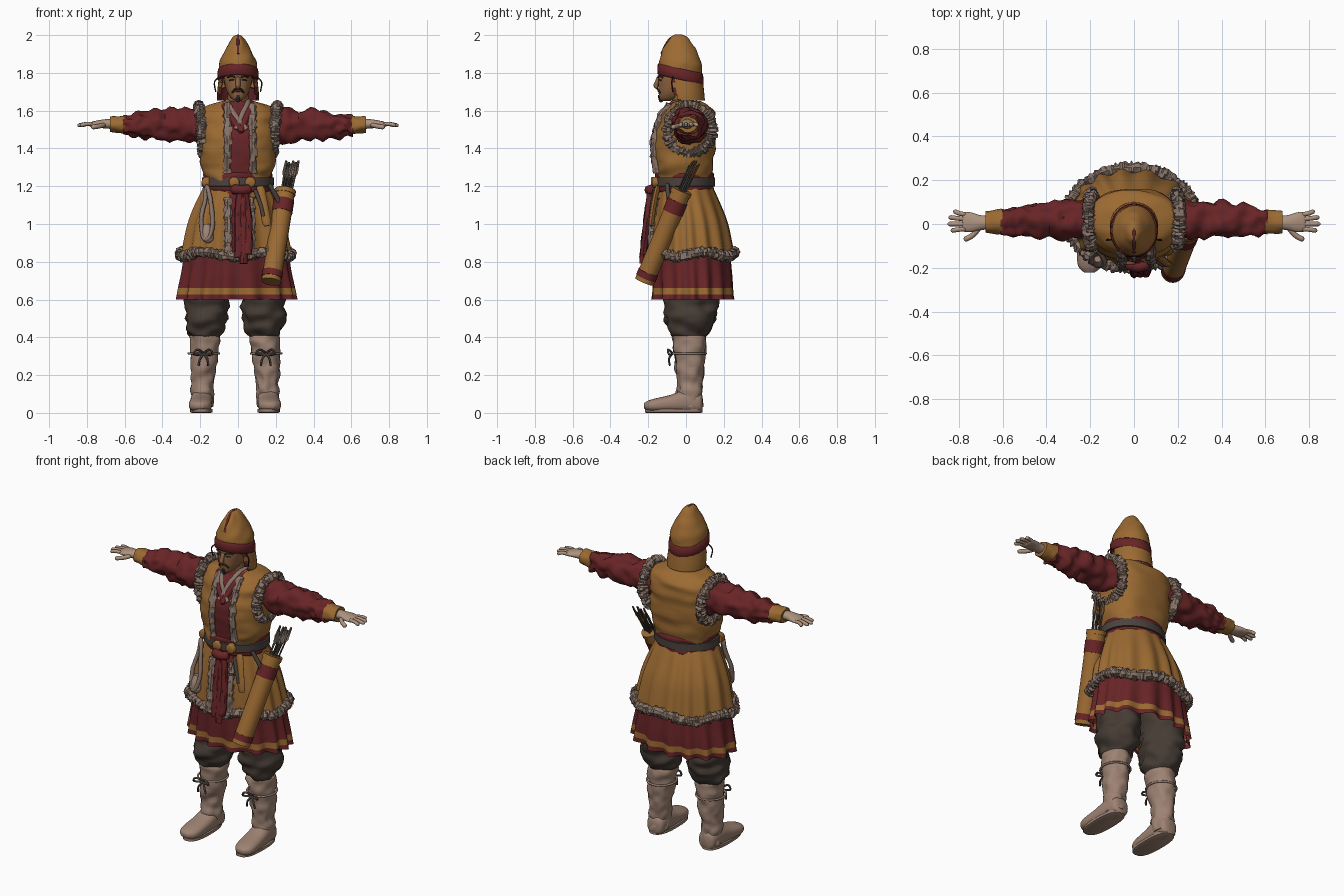
import bpy, bmesh, math, random
from mathutils import Vector, noise

random.seed(4)
if bpy.data.objects.get("Cube"):
    bpy.data.objects.remove(bpy.data.objects["Cube"])


def material(name, rgb):
    m = bpy.data.materials.new(name)
    m.use_nodes = True
    m.diffuse_color = (*rgb, 1)
    bsdf = m.node_tree.nodes["Principled BSDF"]
    bsdf.inputs["Base Color"].default_value = (*rgb, 1)
    bsdf.inputs["Roughness"].default_value = 0.9
    return m


OCHRE = material("ochre cloth", (0.33, 0.145, 0.032))
RED = material("dark red cloth", (0.14, 0.018, 0.02))
FUR = material("grey brown fur", (0.25, 0.175, 0.14))
TROUSER = material("dark brown cloth", (0.06, 0.044, 0.034))
BOOT = material("pale leather", (0.34, 0.225, 0.17))
SKIN = material("tanned skin", (0.27, 0.125, 0.05))
GLOVE = material("pale skin", (0.42, 0.29, 0.21))
BELT = material("grey leather", (0.07, 0.055, 0.046))
DARK = material("black hair", (0.025, 0.018, 0.014))


def spline(rows, k, closed=False):
    """Catmull-Rom interpolation of equal length tuples."""
    n, out = len(rows), []
    pick = (lambda i: rows[i % n]) if closed else (lambda i: rows[max(0, min(n - 1, i))])
    for i in range(n if closed else n - 1):
        for j in range(k):
            t = j / k
            out.append(tuple(b + t / 2 * (c - a + t * (2 * a - 5 * b + 4 * c - d + t * (3 * (b - c) + d - a)))
                             for a, b, c, d in zip(*(pick(i + o) for o in (-1, 0, 1, 2)))))
    return out if closed else out + [tuple(rows[-1])]


def skin(name, rings, mats, closed=False, caps=True, keep=None, rule=None, angle=60):
    """Bridge rings of points into one object."""
    bm = bmesh.new()
    vs = [[bm.verts.new(p) for p in r] for r in rings]
    n = len(vs[0])
    for i in range(len(vs) if closed else len(vs) - 1):
        a, b = vs[i], vs[(i + 1) % len(vs)]
        for j in range(n):
            bm.faces.new((a[j], a[(j + 1) % n], b[(j + 1) % n], b[j]))
    if caps and not closed:
        bm.faces.new(vs[0])
        bm.faces.new(vs[-1])
    if keep:
        bad = [f for f in bm.faces if not keep(f.calc_center_median())]
        bmesh.ops.delete(bm, geom=bad, context="FACES")
    bmesh.ops.recalc_face_normals(bm, faces=bm.faces)
    for f in bm.faces:
        f.material_index = rule(f.calc_center_median()) if rule else 0
    me = bpy.data.meshes.new(name)
    bm.to_mesh(me)
    bm.free()
    for m in mats:
        me.materials.append(m)
    ob = bpy.data.objects.new(name, me)
    bpy.context.collection.objects.link(ob)
    bpy.ops.object.select_all(action="DESELECT")
    ob.select_set(True)
    bpy.context.view_layer.objects.active = ob
    bpy.ops.object.shade_smooth_by_angle(angle=math.radians(angle))
    return ob


def loft(name, rows, *mats, axis="z", n=32, k=4, e=2, fold=(0, 0, 0), wrinkle=0, tilt=0, **kw):
    """Rows are (position on axis, two centre values, two radii)."""
    rings, rows = [], spline(rows, k)
    for i, (t, c1, c2, r1, r2) in enumerate(rows):
        amp = fold[1] + (fold[2] - fold[1]) * i / (len(rows) - 1)
        ring = []
        for j in range(n):
            a = math.tau * j / n
            co, si = math.cos(a), math.sin(a)
            w = amp * math.cos(fold[0] * a + math.sin(3 * a))
            w += wrinkle * noise.noise(Vector((co * 1.5 + c1 * 9, si * 1.5, t * 22)))
            p = c1 + (r1 + w) * math.copysign(abs(co) ** (2 / e), co)
            q = c2 + (r2 + w) * math.copysign(abs(si) ** (2 / e), si)
            ring.append({"z": (p, q, t - tilt * (q - c2)), "x": (t, p, q), "y": (p, t, q)}[axis])
        rings.append(ring)
    return skin(name, rings, mats, **kw)


def tube(name, pts, r, mat, flat=1, jitter=0, closed=False, n=8, k=4, ref=(0, 1, 0), ends=1, **kw):
    """Round or flattened tube; jitter makes it shaggy."""
    path = [Vector(p) for p in spline(pts, k, closed)]
    rings = []
    for i, p in enumerate(path):
        nxt = path[(i + 1) % len(path)] if closed else path[min(i + 1, len(path) - 1)]
        d = (nxt - path[i - 1 if closed else max(i - 1, 0)]).normalized()
        u = d.cross(Vector(ref)).normalized()
        v = d.cross(u)
        s = r * (ends if not closed and i in (0, len(path) - 1) else 1)
        rings.append([p + (u * math.cos(a) + v * flat * math.sin(a)) * s * (1 + random.uniform(-jitter, jitter))
                      for a in (math.tau * j / n for j in range(n))])
    return skin(name, rings, [mat], closed=closed, **kw)


def fur(name, pts, r, **kw):
    return tube(name, pts, r, FUR, jitter=0.38, n=9, angle=25, **kw)


def front(rows, x, z, e):
    """Depth of the front surface of a loft at x and z."""
    dense = spline(rows, 8)
    _, cx, cy, rx, ry = min(dense, key=lambda r: abs(r[0] - z))
    return cy - ry * (1 - min(1, abs((x - cx) / rx)) ** e) ** (1 / e)


# Vest and robe
chest = [(1.17, 0, -.01, .16, .135), (1.25, 0, -.01, .175, .145), (1.31, 0, -.008, .195, .155),
         (1.42, 0, -.008, .2, .165), (1.52, 0, .003, .2, .155), (1.59, 0, .015, .195, .135),
         (1.625, 0, .015, .17, .105), (1.65, 0, 0, .09, .075)]
loft("vest_body", chest, OCHRE, RED, n=96, e=2.5, k=5, wrinkle=.012,
     rule=lambda c: int(c.y < 0 and -.055 < c.x < .075 and c.z > 1.1))
coat = [(1.23, -.005, -.008, .16, .135), (1.12, -.01, .005, .212, .17), (1.0, -.012, .018, .255, .2),
        (.84, -.012, .028, .287, .22)]
loft("vest_skirt", coat, OCHRE, RED, n=128, k=6, fold=(15, 0, .012), caps=False,
     rule=lambda c: int(c.y < 0 and -.05 < c.x < .07))
skirt = [(1.1, -.01, .01, .18, .14), (.9, -.012, .025, .262, .195), (.75, -.012, .033, .287, .205),
         (.66, -.012, .036, .303, .205), (.615, -.012, .036, .308, .205), (.6, -.012, .036, .308, .205)]
loft("robe_skirt", skirt, RED, OCHRE, n=144, k=6, fold=(15, 0, .02), caps=False,
     rule=lambda c: int(.624 < c.z < .662))

# Fur trims
hem = [(-.012 + .293 * math.cos(a), .028 + .226 * math.sin(a), .84 + .012 * math.sin(5 * a))
       for a in (math.tau * i / 48 for i in range(48))]
fur("hem_fur", hem, .026, closed=True, ref=(0, 0, 1))
for side, x0, x1 in (("right", -.055, -.052), ("left", .078, .07)):
    zs = [1.27 + .06 * i for i in range(7)]
    fur(side + "_lapel_fur", [(x0, front(chest, x0, z, 2.5), z) for z in zs], .02)
    zs = [.84 + .06 * i for i in range(6)]
    fur(side + "_edge_fur", [(x1, front(coat, x1, z, 2) - .004, z) for z in zs], .02)
for s, side in ((-1, "right"), (1, "left")):
    ring = [(s * (.195 + .012 * math.sin(a)), .02 + .118 * math.cos(a), 1.5 + .125 * math.sin(a))
            for a in (math.tau * i / 28 for i in range(28))]
    fur(side + "_armhole_fur", ring, .026, closed=True, ref=(1, 0, 0))

    # Sleeves, cuffs and hands
    arm = [(.14, .02, 1.52, .09, .095), (.22, .02, 1.52, .092, .094), (.32, .018, 1.525, .084, .082),
           (.45, .018, 1.523, .077, .076), (.54, .015, 1.522, .066, .064), (.61, .012, 1.522, .055, .052)]
    loft(side + "_sleeve", [(s * t, *r) for t, *r in arm], RED, axis="x", k=6, wrinkle=.03)
    cuff = [(.6, .012, 1.524, .058, .05), (.64, .011, 1.525, .054, .044), (.678, .01, 1.527, .05, .04)]
    loft(side + "_cuff", [(s * t, *r) for t, *r in cuff], OCHRE, axis="x", wrinkle=.006)
    palm = [(.66, .008, 1.53, .032, .026), (.7, .006, 1.53, .034, .025), (.74, .008, 1.53, .044, .019),
            (.775, .01, 1.527, .045, .014), (.785, .01, 1.526, .036, .009)]
    loft(side + "_palm", [(s * t, *r) for t, *r in palm], GLOVE, axis="x", n=20)
    for i, (y, tip) in enumerate(((-.022, .835), (0, .85), (.022, .845), (.043, .822))):
        tube(f"{side}_finger_{i + 1}", [(s * .765, y, 1.528), (s * .8, y * 1.15, 1.53), (s * tip, y * 1.4, 1.521)],
             .0105, GLOVE, ref=(0, 0, 1), ends=.5)
    tube(side + "_thumb", [(s * .705, -.015, 1.525), (s * .735, -.05, 1.518), (s * .775, -.073, 1.512)],
         .0125, GLOVE, ref=(0, 0, 1), ends=.55)

    # Trousers and boots
    cx = -.016
    leg = [(.4, .158, .02, .07, .075), (.43, .155, .022, .092, .1), (.5, .152, .025, .11, .13),
           (.58, .15, .025, .112, .136), (.7, .145, .025, .11, .125), (.9, .12, .02, .11, .11)]
    loft(side + "_trouser_leg", [(z, cx + s * x, *r) for z, x, *r in leg], TROUSER, k=5, wrinkle=.028)
    shaft = [(.03, .174, .025, .058, .06), (.1, .174, .02, .059, .064), (.17, .172, .022, .061, .066),
             (.25, .167, .02, .069, .076), (.34, .161, .018, .075, .084), (.4, .159, .018, .078, .086),
             (.41, .159, .018, .07, .078)]
    loft(side + "_boot_shaft", [(z, cx + s * x, *r) for z, x, *r in shaft], BOOT, k=5, wrinkle=.014)
    foot = [(.088, .174, .05, .03, .035), (.07, .174, .055, .052, .055), (0, .176, .062, .058, .062),
            (-.08, .18, .05, .06, .046), (-.16, .184, .041, .06, .036), (-.2, .186, .038, .048, .027),
            (-.222, .187, .038, .022, .014)]
    loft(side + "_foot", [(y, cx + s * x, *r) for y, x, *r in foot], BOOT, axis="y", e=2.4)
    sole = [(0, .178, -.065, .05, .145), (.004, .178, -.065, .06, .153), (.02, .178, -.065, .06, .153)]
    loft(side + "_sole", [(z, cx + s * x, *r) for z, x, *r in sole], BOOT, k=1, e=2.6)
    lace = [(cx + s * .165 + .081 * math.cos(a), .018 + .087 * math.sin(a), .315)
            for a in (math.tau * i / 16 for i in range(16))]
    tube(side + "_boot_lace", lace, .006, BOOT, closed=True, ref=(0, 0, 1), k=2)
    for i, dx in enumerate((-.035, .03)):
        x = cx + s * .165
        tube(f"{side}_lace_bow_{i + 1}", [(x, -.07, .315), (x + dx, -.095, .335), (x + dx * 1.5, -.09, .31), (x, -.073, .31)],
             .006, BELT, n=6)
        tube(f"{side}_lace_end_{i + 1}", [(x, -.073, .315), (x + dx * .6, -.09, .285), (x + dx * .8, -.085, .25)],
             .006, BELT, n=6)

    # Ear ties, brows and eyes
    tube(side + "_hair_strand", [(s * .1, -.07, 1.78), (s * .125, -.075, 1.75), (s * .118, -.07, 1.7)], .004, DARK, n=5)
    tube(side + "_brow", [(s * .014, -.146, 1.776), (s * .034, -.144, 1.784), (s * .055, -.123, 1.776)], .005, DARK, n=6)
    tube(side + "_eye", [(s * .018, -.143, 1.762), (s * .032, -.142, 1.764), (s * .046, -.132, 1.761)], .004, DARK, n=6)
    tube(side + "_moustache", [(0, -.151, 1.716), (s * .018, -.148, 1.712), (s * .03, -.136, 1.693)], .005, DARK, n=6)
    tube(side + "_ear", [(s * .076, -.045, 1.775), (s * .086, -.035, 1.75), (s * .076, -.04, 1.72)], .013, SKIN)

# Head and neck
loft("neck", [(1.58, 0, -.005, .066, .066), (1.64, 0, -.015, .056, .058), (1.72, 0, -.02, .055, .06)], SKIN)
loft("head", [(1.652, 0, -.105, .016, .025), (1.665, 0, -.09, .036, .05), (1.695, 0, -.07, .056, .075),
              (1.73, 0, -.057, .067, .09), (1.78, 0, -.045, .076, .101), (1.85, 0, -.04, .075, .095)], SKIN, e=2.2)
tube("nose", [(0, -.142, 1.778), (0, -.153, 1.75), (0, -.16, 1.732), (0, -.148, 1.724)], .012, SKIN, ref=(1, 0, 0), ends=.5)
tube("mouth", [(-.018, -.14, 1.702), (0, -.147, 1.704), (.018, -.14, 1.702)], .005, RED, n=6)
tube("goatee", [(0, -.136, 1.685), (0, -.136, 1.668), (0, -.128, 1.645)], .011, DARK, ends=.35)

# Hat with band, neck flap and seam
loft("hat_crown", [(1.78, 0, -.028, .1, .113), (1.85, 0, -.032, .1, .112), (1.91, 0, -.033, .073, .094),
                   (1.965, 0, -.034, .042, .062), (1.99, 0, -.036, .026, .04), (2, 0, -.036, .012, .022)], OCHRE,
     k=5, wrinkle=.006)
loft("hat_band", [(1.765, 0, -.028, .1, .113), (1.768, 0, -.028, .11, .122), (1.818, 0, -.03, .106, .12),
                  (1.822, 0, -.03, .095, .11)], RED, tilt=.22, k=2)
flap = [(1.655, 0, -.005, .11, .105), (1.7, 0, -.01, .11, .106), (1.79, 0, -.02, .1, .106)]
loft("neck_flap", flap, OCHRE, caps=False, keep=lambda c: c.y > -.065 + .5 * (1.72 - c.z) * (c.z < 1.72))
loft("flap_lining", [(z, x, y, a - .006, b - .006) for z, x, y, a, b in flap], RED, caps=False,
     keep=lambda c: c.y > -.075 + .5 * (1.72 - c.z) * (c.z < 1.72))
tube("hat_seam", [(0, -.129, 1.9), (0, -.098, 1.963), (0, -.06, 1.995), (0, -.02, 1.996)], .007, RED, ref=(1, 0, 0))

# Crossed collar
for s, name, end in ((1, "collar_under", -.01), (-1, "collar_over", .045)):
    pts = [(s * .058, .0, 1.655), (s * .052, -.075, 1.64), (s * .025, -.125, 1.585), (end, -.165, 1.5)]
    tube(name, pts, .014, FUR, flat=.6)
    tube(name + "_lapel", [(x + s * .022, y - .006, z - .012) for x, y, z in pts], .016, RED, flat=.6)

# Belt and sash
loft("waist_sash", [(1.165, -.003, -.008, .17, .14), (1.18, -.003, -.008, .182, .153), (1.22, 0, -.008, .18, .15),
                    (1.265, 0, -.008, .184, .156), (1.275, 0, -.008, .17, .14)], RED, n=48, wrinkle=.012)
loft("belt", [(1.198, -.002, -.008, .18, .15), (1.2, -.002, -.008, .191, .162), (1.245, 0, -.008, .191, .162),
              (1.247, 0, -.008, .18, .15)], BELT, n=48, k=1)
for i, x in enumerate((-.165, -.02, .065)):
    y = -.008 - .162 * math.sqrt(1 - (x / .191) ** 2)
    loft(f"belt_disc_{i + 1}", [(y - .016, x, 1.222, .022, .022), (y - .012, x, 1.222, .028, .028),
                                (y + .02, x, 1.222, .028, .028)], OCHRE, axis="y", n=16, k=1)
tube("sash_knot", [(-.035, -.18, 1.185), (.02, -.195, 1.18), (.065, -.18, 1.185)], .026, RED, ends=.6)
for i, (x, low) in enumerate(((.0, .82), (.028, .79), (.052, .84))):
    tube(f"sash_tail_{i + 1}", [(.015 + x * .3, -.185, 1.18), (x, -.203, 1.05), (x + .004, -.218, .92), (x, -.228, low)],
         .021, RED, flat=.9, jitter=.12, angle=40)

# Hanging rope, bag and knife case
tube("hanging_rope", [(-.165, -.12, 1.2), (-.145, -.15, 1.12), (-.135, -.175, 1.0), (-.155, -.19, .925),
                      (-.185, -.18, .93), (-.195, -.155, 1.03), (-.175, -.13, 1.12)], .012, FUR, closed=True, jitter=.1)
loft("small_bag", [(.9, -.16, -.178, .012, .01), (.92, -.16, -.178, .03, .02), (.96, -.163, -.17, .03, .022),
                   (1.0, -.165, -.16, .016, .014)], BOOT, n=16)
tube("knife_case", [(.115, -.15, 1.2), (.135, -.17, 1.1), (.155, -.185, .99)], .024, OCHRE, flat=.6, ends=.7)
tube("knife_handle", [(.09, -.165, 1.18), (.12, -.18, 1.1), (.135, -.187, 1.04)], .011, BELT)

# Quiver and arrows
base, top = Vector((.178, -.212, .715)), Vector((.25, -.025, 1.17))
along = lambda t: tuple(base.lerp(top, t))
tube("quiver", [along(t) for t in (-.05, -.02, .05, .5, .98, 1)], .052, OCHRE, n=20, ends=.7)
for name, a, b in (("quiver_collar", .76, .9), ("quiver_foot", .0, .07)):
    tube(name, [along(a), along(b)], .055, RED, n=20)
tube("quiver_rim", [along(.97), along(1.02)], .056, OCHRE, n=20)
tube("quiver_strap", [along(.7), (.215, -.09, 1.12), (.165, -.1, 1.21)], .012, BELT)
for i in range(9):
    a = i * 2.4
    off = Vector((math.cos(a), math.sin(a) * .8, 0)) * (.009 + .0028 * i)
    p, q = Vector(along(.9)) + off, Vector((.282, .045, 1.335 - .008 * (i % 4))) + off * 1.3
    tube(f"arrow_{i + 1}", [p, q], .005, BELT, n=6, k=1)
    tube(f"fletching_{i + 1}", [p.lerp(q, .62), p.lerp(q, .7), p.lerp(q, 1)], .012, (OCHRE, BELT, FUR)[i % 3],
         flat=.35, n=6, k=1, ends=.5)
